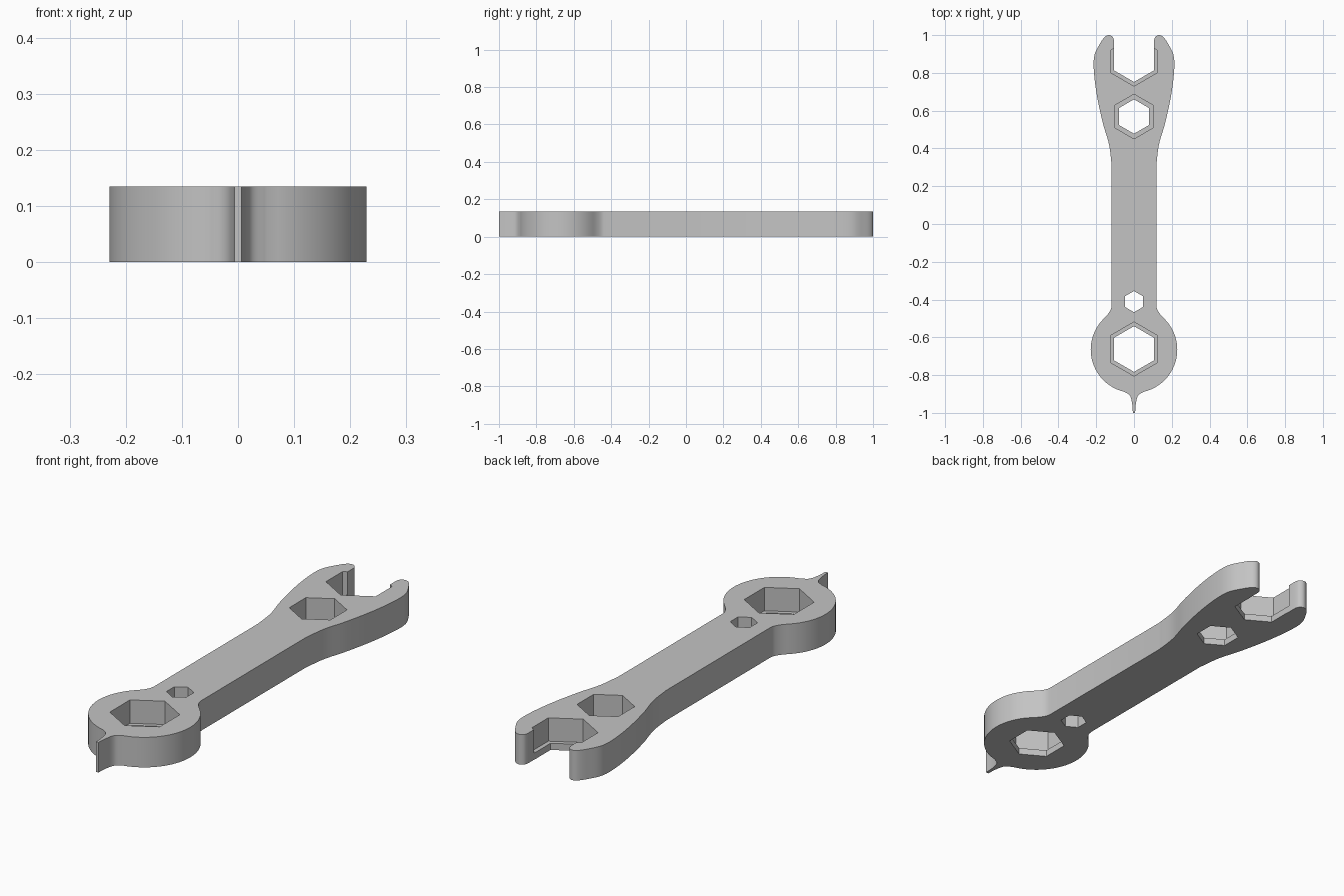
import bpy, bmesh, math
from mathutils import Vector
from mathutils.geometry import interpolate_bezier

if "Cube" in bpy.data.objects:
    bpy.data.objects.remove(bpy.data.objects["Cube"], do_unlink=True)

THICK = 0.135
LEDGE = 0.03
HEAD_Y, HEAD_R = -0.665, 0.229

steel = bpy.data.materials.new("plain_grey")
steel.use_nodes = True
grey = (0.55, 0.55, 0.55, 1)
steel.diffuse_color = grey
steel.node_tree.nodes["Principled BSDF"].inputs["Base Color"].default_value = grey


def prism(name, outline, z0, z1):
    """Extrude a closed xy outline between two heights."""
    bm = bmesh.new()
    face = bm.faces.new([bm.verts.new((x, y, z0)) for x, y in outline])
    top = bmesh.ops.extrude_face_region(bm, geom=[face])["geom"]
    verts = [v for v in top if isinstance(v, bmesh.types.BMVert)]
    bmesh.ops.translate(bm, verts=verts, vec=(0, 0, z1 - z0))
    bmesh.ops.recalc_face_normals(bm, faces=bm.faces)
    mesh = bpy.data.meshes.new(name)
    bm.to_mesh(mesh)
    bm.free()
    mesh.materials.append(steel)
    obj = bpy.data.objects.new(name, mesh)
    bpy.context.collection.objects.link(obj)
    return obj


def smooth_path(points, steps=6):
    """Flowing curve through the points."""
    pts = [Vector((x, y, 0)) for x, y in points]
    out = [points[0]]
    for i in range(len(pts) - 1):
        a, b = pts[i], pts[i + 1]
        before, after = pts[max(i - 1, 0)], pts[min(i + 2, len(pts) - 1)]
        ha, hb = (b - before).normalized(), (after - a).normalized()
        reach = (b - a).length / 3
        curve = interpolate_bezier(a, a + ha * reach, b - hb * reach, b, steps + 1)
        out += [(p.x, p.y) for p in curve[1:]]
    return out


def hexagon(y, r):
    return [(r * math.sin(k * math.pi / 3), y + r * math.cos(k * math.pi / 3))
            for k in range(6)]


def jaw(y, r, lip):
    """Hexagon bottom opening straight out through the tip, pinched by a lip."""
    flat = r * math.cos(math.pi / 6)
    half = [(flat, y - r / 2), (flat, 0.918), (lip, 0.93), (lip, 1.1)]
    return [(0, y - r)] + half + [(-x, yy) for x, yy in reversed(half)]


# Right half of the outline: spike, round head, neck, handle, flared jaw
spike = smooth_path([(0.006, -1.0), (0.01, -0.95), (0.022, -0.908), (0.052, -0.888)])
arc = [(HEAD_R * math.cos(math.radians(a)), HEAD_Y + HEAD_R * math.sin(math.radians(a)))
       for a in range(-72, 45, 4)]
neck = smooth_path([arc[-1], (0.138, -0.477), (0.122, -0.45), (0.118, -0.425)])[1:]
flare = smooth_path([(0.118, 0.31), (0.132, 0.42), (0.165, 0.535), (0.198, 0.69),
                     (0.213, 0.82), (0.209, 0.895), (0.18, 0.955), (0.155, 0.99),
                     (0.133, 1.0), (0.113, 0.99), (0.105, 0.97)])
right = spike + arc + neck + flare + [(0.1, 0.93)]
wrench = prism("wrench_body", right + [(-x, y) for x, y in reversed(right)], 0, THICK)

# Stepped sockets: wide pocket above, narrower opening through the ledge
cutters = [prism("small_hex_cutter", hexagon(-0.411, 0.056), -0.1, 0.3)]
for y, wide, narrow in ((0.569, 0.118, 0.091), (-0.662, 0.143, 0.121)):
    cutters.append(prism("pocket_cutter", hexagon(y, wide), LEDGE, 0.3))
    cutters.append(prism("through_cutter", hexagon(y, narrow), -0.1, 0.3))
cutters.append(prism("jaw_pocket_cutter", jaw(0.873, 0.143, 0.106), LEDGE, 0.3))
cutters.append(prism("jaw_through_cutter", jaw(0.873, 0.121, 0.106), -0.1, 0.3))

bpy.ops.object.select_all(action="DESELECT")
bpy.context.view_layer.objects.active = wrench
wrench.select_set(True)
for cutter in cutters:
    mod = wrench.modifiers.new("cut", "BOOLEAN")
    mod.operation, mod.solver, mod.object = "DIFFERENCE", "EXACT", cutter
    bpy.ops.object.modifier_apply(modifier=mod.name)
    bpy.data.objects.remove(cutter, do_unlink=True)

bpy.ops.object.shade_smooth_by_angle(angle=math.radians(30))
